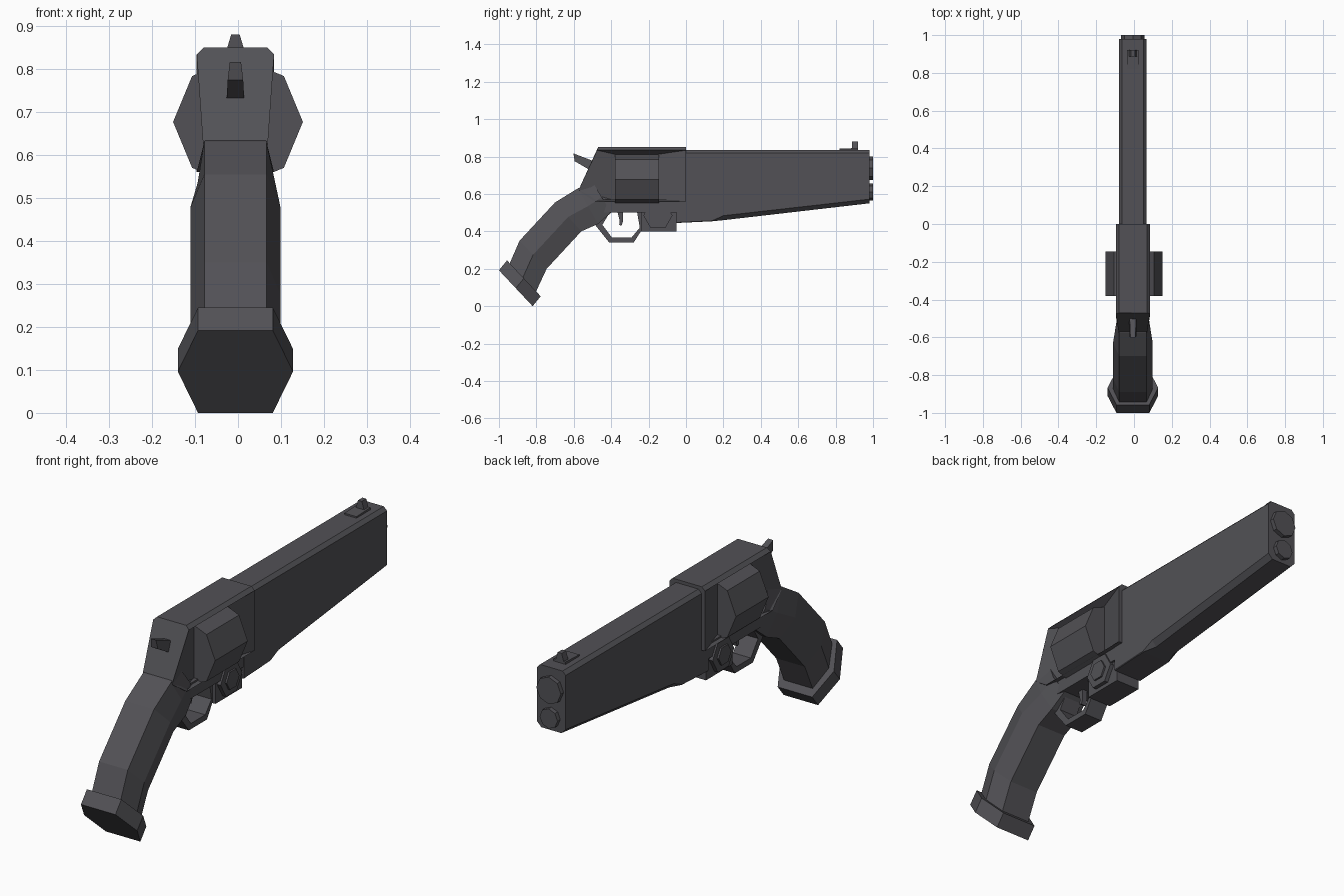
import bpy, bmesh, math
from mathutils import Vector

if "Cube" in bpy.data.objects:
    bpy.data.objects.remove(bpy.data.objects["Cube"])

CX = -0.006  # the body sits a hair left of centre
steel = bpy.data.materials.new("dark_steel")
steel.diffuse_color = (0.085, 0.083, 0.093, 1)
steel.use_nodes = True
steel.node_tree.nodes["Principled BSDF"].inputs["Base Color"].default_value = steel.diffuse_color


def make(name, verts, faces):
    me = bpy.data.meshes.new(name)
    me.from_pydata([tuple(v) for v in verts], [], faces)
    bm = bmesh.new()
    bm.from_mesh(me)
    bmesh.ops.recalc_face_normals(bm, faces=bm.faces)
    bm.to_mesh(me)
    bm.free()
    me.materials.append(steel)
    ob = bpy.data.objects.new(name, me)
    bpy.context.collection.objects.link(ob)
    return ob


def loft(name, rings, closed=False):
    """Skin equal-length rings; cap the ends or close the loop."""
    n, m = len(rings[0]), len(rings)
    verts = [v for r in rings for v in r]
    faces = []
    for k in range(m if closed else m - 1):
        a, b = k * n, ((k + 1) % m) * n
        faces += [(a + i, a + (i + 1) % n, b + (i + 1) % n, b + i) for i in range(n)]
    if not closed:
        faces += [tuple(range(n)), tuple(range((m - 1) * n, m * n))]
    return make(name, verts, faces)


def prism(name, profile, half, cx=CX, bevel=0):
    """Side (y, z) profile extruded across x."""
    ob = loft(name, [[(cx + s * half, y, z) for y, z in profile] for s in (-1, 1)])
    if bevel:
        mod = ob.modifiers.new("chamfer", 'BEVEL')
        mod.width, mod.segments = bevel, 1
    return ob


def ngon(r, n, turn=0):
    return [(r * math.cos(math.tau * (i + turn) / n), r * math.sin(math.tau * (i + turn) / n))
            for i in range(n)]


# Barrel: chamfered box whose underside rises to the muzzle
def barrel_ring(y, bottom, low, top=0.835, h=0.0725, c=0.016):
    half = [(h - low, bottom), (h, bottom + low), (h, top - c), (h - c, top)]
    return [(CX + x, y, z) for x, z in half] + [(CX - x, y, z) for x, z in reversed(half)]


loft("barrel", [barrel_ring(-0.05, 0.445, 0.003), barrel_ring(0.14, 0.454, 0.003),
                barrel_ring(0.20, 0.46, 0.024), barrel_ring(0.98, 0.55, 0.022)])

# Muzzle plugs
for name, z, r in (("upper_muzzle", 0.738, 0.062), ("lower_muzzle", 0.61, 0.045)):
    loft(name, [[(CX + a, y, z + b) for a, b in ngon(r, 8)] for y in (0.96, 1.0)])

# Frame: each side slopes in from a rim to the cylinder window
H, C = 0.09, 0.016
rim = [(-0.475, 0.85 - C), (0, 0.85 - C), (0, 0.56), (-0.49, 0.56), (-0.575, 0.62)]
window = [(-0.38, 0.812), (-0.15, 0.812), (-0.15, 0.565), (-0.38, 0.565)]
verts, faces = [], []
for s in (-1, 1):
    o = len(verts)
    verts += [(CX + s * (0.075 if i == 4 else H), y, z) for i, (y, z) in enumerate(rim)]
    verts += [(CX + s * 0.05, y, z) for y, z in window]
    verts += [(CX + s * (H - C), -0.47, 0.85), (CX + s * (H - C), 0, 0.85)]
    faces += [tuple(o + i for i in f) for f in (
        (0, 1, 6, 5), (1, 2, 7, 6), (2, 3, 8, 7), (3, 4, 8), (4, 0, 5, 8),
        (5, 6, 7, 8), (0, 1, 10, 9))]
N = 11
faces += [(9, 10, 10 + N, 9 + N), (10, 1, 2, 2 + N, 1 + N, 10 + N), (2, 3, 3 + N, 2 + N),
          (3, 4, 4 + N, 3 + N), (4, 0, 9, 9 + N, N, 4 + N)]
make("frame", verts, faces)

# Cylinder drum
loft("cylinder", [[(a, y, 0.677 + b) for a, b in ngon(0.151, 8)] for y in (-0.38, -0.145)])

# Lower frame rail and block under the drum
prism("lower_rail", [(-0.49, 0.57), (0, 0.57), (0, 0.50), (-0.45, 0.50)], 0.07)
prism("lower_block", [(-0.24, 0.56), (-0.05, 0.56), (-0.05, 0.40), (-0.24, 0.40)], 0.06)

# Hex bolt through the block: wide head with a small raised centre
for name, r, half in (("bolt_head", 0.078, 0.078), ("bolt_centre", 0.046, 0.086)):
    prism(name, [(-0.15 + a, 0.485 + b) for a, b in ngon(r, 6)], half)

# Trigger guard ring and trigger
outer = [(-0.43, 0.53), (-0.49, 0.44), (-0.41, 0.34), (-0.28, 0.34), (-0.235, 0.41), (-0.235, 0.53)]
inner = [(-0.405, 0.505), (-0.447, 0.435), (-0.395, 0.366), (-0.292, 0.366), (-0.247, 0.42), (-0.262, 0.505)]
loft("trigger_guard", [[(CX - w, *o), (CX + w, *o), (CX + w, *i), (CX - w, *i)]
                       for w in (0.045,) for o, i in zip(outer, inner)], closed=True)
prism("trigger", [(-0.37, 0.52), (-0.335, 0.52), (-0.338, 0.45), (-0.345, 0.43), (-0.357, 0.435), (-0.355, 0.46)], 0.012)

# Grip: six-sided section swept along back and front edges
stations = [((-0.50, 0.665), (-0.40, 0.50), 0.06, 0.08),
            ((-0.578, 0.63), (-0.47, 0.44), 0.0725, 0.088),
            ((-0.70, 0.555), (-0.56, 0.40), 0.0725, 0.105),
            ((-0.89, 0.35), (-0.745, 0.20), 0.0725, 0.105),
            ((-0.955, 0.20), (-0.815, 0.05), 0.0725, 0.105)]
rings = []
for back, front, edge, mid in stations:
    m = [(a + b) / 2 for a, b in zip(back, front)]
    rings.append([(CX - edge, *back), (CX + edge, *back), (CX + mid, *m),
                  (CX + edge, *front), (CX - edge, *front), (CX - mid, *m)])
loft("grip", rings)

# Butt cap: hexagonal plate on the grip end
p0, p1, up = Vector((0, -1.0, 0.192)), Vector((0, -0.82, 0.0)), Vector((0, 0.043, 0.053))
shape = [(-0.087, 0), (0.087, 0), (0.134, 0.5), (0.087, 1), (-0.087, 1), (-0.134, 0.5)]
loft("butt_cap", [[p0.lerp(p1, t) + Vector((CX + x, 0, 0)) + up * k for x, t in shape] for k in (0, 1)])

# Hammer: tapered spur
loft("hammer", [[(CX - a, *q), (CX + a, *q), (CX + b, *r), (CX - b, *r)]
                for a, b, q, r in ((0.018, 0.021, (-0.48, 0.77), (-0.50, 0.72)),
                                   (0.013, 0.018, (-0.602, 0.817), (-0.595, 0.775)))])

# Front sight: base plate and tapered post
prism("sight_base", [(0.82, 0.825), (0.92, 0.825), (0.92, 0.846), (0.82, 0.842)], 0.03)
loft("sight_post", [[(CX + s * w, y, z) for s, y in ((-1, 0.888), (1, 0.888), (1, 0.92), (-1, 0.92))]
                    for w, z in ((0.022, 0.84), (0.01, 0.88))])
